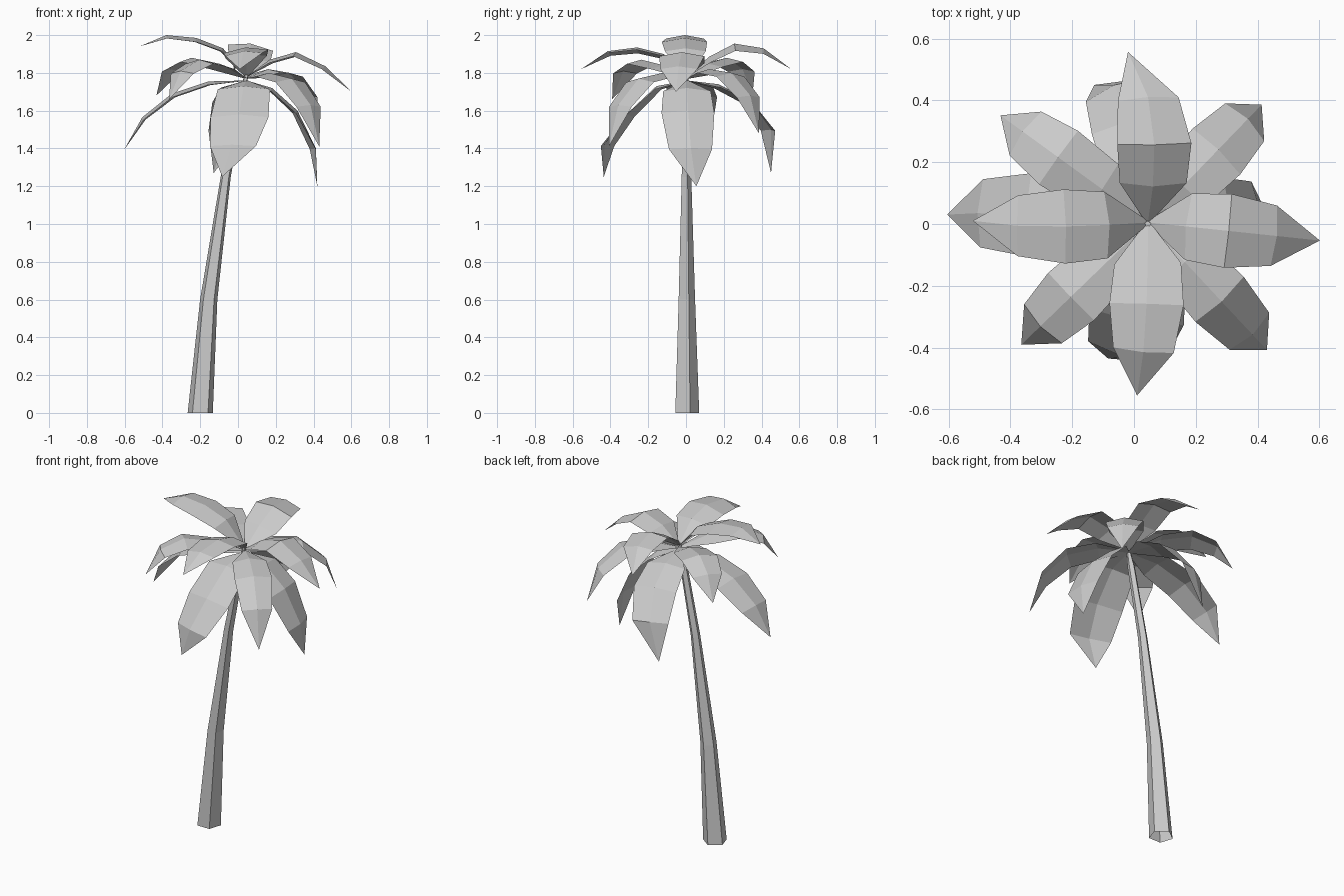
import bpy
import bmesh
from math import radians, cos, sin, tau
from mathutils import Vector

cube = bpy.data.objects.get("Cube")
if cube:
    bpy.data.objects.remove(cube, do_unlink=True)

# One plain grey covers the whole tree
grey = bpy.data.materials.new("plain_grey")
grey.use_nodes = True
colour = (0.6, 0.6, 0.6, 1)
grey.diffuse_color = colour
grey.node_tree.nodes["Principled BSDF"].inputs["Base Color"].default_value = colour


def finish(bm, name):
    """Turn a bmesh into a flat shaded object."""
    mesh = bpy.data.meshes.new(name)
    bm.to_mesh(mesh)
    bm.free()
    mesh.materials.append(grey)
    obj = bpy.data.objects.new(name, mesh)
    bpy.context.scene.collection.objects.link(obj)
    return obj


def build_trunk(path, sides=5):
    """Loft a five-sided trunk, open underneath, along (x, z, radius) stations."""
    bm = bmesh.new()
    rings = []
    for x, z, radius in path:
        ring = []
        for i in range(sides):
            angle = tau * i / sides + tau / 4
            ring.append(bm.verts.new((x + radius * cos(angle), radius * sin(angle), z)))
        rings.append(ring)
    for low, high in zip(rings, rings[1:]):
        for i in range(sides):
            j = (i + 1) % sides
            bm.faces.new((low[i], low[j], high[j], high[i]))
    bm.faces.new(rings[-1])
    return finish(bm, "trunk")


def build_frond(name, heading, sway, reach, half_width, heights, spacing, base_height, tilt=0):
    """Make a folded leaf blade: a raised midrib with two sunken edges.

    Sway bends the tip towards the blade's left, tilt raises its left edge."""
    bm = bmesh.new()
    turn = radians(heading)
    out = Vector((cos(turn), sin(turn), 0))
    side = Vector((-sin(turn), cos(turn), 0))
    base = Vector((0.045, 0.005, base_height))
    spine = [base]
    for i, (fraction, height) in enumerate(zip(spacing, heights), 1):
        point = base + out * reach * fraction + side * sway * (i / len(spacing)) ** 3
        point.z = height
        spine.append(point)

    # Cross rows of left edge, midrib and right edge
    rows = []
    taper = (0.06, 0.9, 1, 0.82)
    for i, width in enumerate(taper):
        chord = spine[i + 1] - base
        across = Vector((-chord.y, chord.x, 0)).normalized()
        along = spine[i + 1] - spine[max(i - 1, 0)]
        normal = along.cross(across).normalized()
        across += normal * tilt
        edge = spine[i] - normal * fold * width
        offset = across * half_width * width
        rows.append([bm.verts.new(p) for p in (edge + offset, spine[i], edge - offset)])

    # Strips between rows, then the pointed end
    for near, far in zip(rows, rows[1:]):
        for i in range(2):
            bm.faces.new((near[i], near[i + 1], far[i + 1], far[i]))
    tip = bm.verts.new(spine[-1])
    for i in range(2):
        bm.faces.new((rows[-1][i], rows[-1][i + 1], tip))
    return finish(bm, name)


fold = 0.022

# Leaning trunk, narrowing to a small knob inside the crown
build_trunk([
    (-0.2, 0, 0.07),
    (-0.155, 0.6, 0.048),
    (-0.065, 1.25, 0.028),
    (0.02, 1.68, 0.022),
    (0.045, 1.79, 0.01),
])

# How far out each cross row sits, from gentle arch to steep hang
arching = (0.22, 0.47, 0.75, 1)
drooping = (0.31, 0.61, 0.85, 1)
bent = (0.31, 0.62, 0.88, 1)
hanging = (0.36, 0.72, 0.98, 1)

# Upper fronds rise and arch over
for name, heading, sway, reach, tilt, heights in (
    ("left", -6, 0, 0.56, 0, (1.87, 1.91, 1.835, 1.7)),
    ("back", 81, 0.15, 0.535, 0.14, (1.885, 1.955, 1.93, 1.82)),
    ("right", 184, -0.045, 0.565, 0, (1.93, 1.985, 2, 1.94)),
    ("front", 270, -0.035, 0.56, 0.08, (1.9, 1.935, 1.915, 1.82)),
):
    build_frond("upper_frond_" + name, heading, sway, reach, 0.12, heights,
                arching, 1.78, tilt)

# Diagonal fronds fill the gaps at mid height
for name, heading, reach, spacing, heights in (
    ("back_left", 46, 0.53, bent, (1.82, 1.8, 1.68, 1.48)),
    ("back_right", 144, 0.59, drooping, (1.85, 1.88, 1.82, 1.68)),
    ("front_right", 224, 0.57, drooping, (1.84, 1.87, 1.81, 1.66)),
    ("front_left", 313, 0.565, bent, (1.8, 1.77, 1.63, 1.41)),
):
    build_frond("diagonal_frond_" + name, heading, 0, reach, 0.107, heights,
                spacing, 1.77)

# Lower fronds are broad and hang down
for name, heading, sway, reach, width, spacing, heights in (
    ("left", 0, 0.05, 0.375, 0.14, hanging, (1.72, 1.6, 1.4, 1.2)),
    ("back", 98, 0.11, 0.465, 0.128, hanging, (1.74, 1.66, 1.5, 1.27)),
    ("right", 176, 0.02, 0.65, 0.135, drooping, (1.755, 1.69, 1.565, 1.39)),
    ("front", 265, -0.09, 0.45, 0.155, hanging, (1.73, 1.58, 1.42, 1.25)),
):
    build_frond("lower_frond_" + name, heading, sway, reach, width, heights,
                spacing, 1.76)
